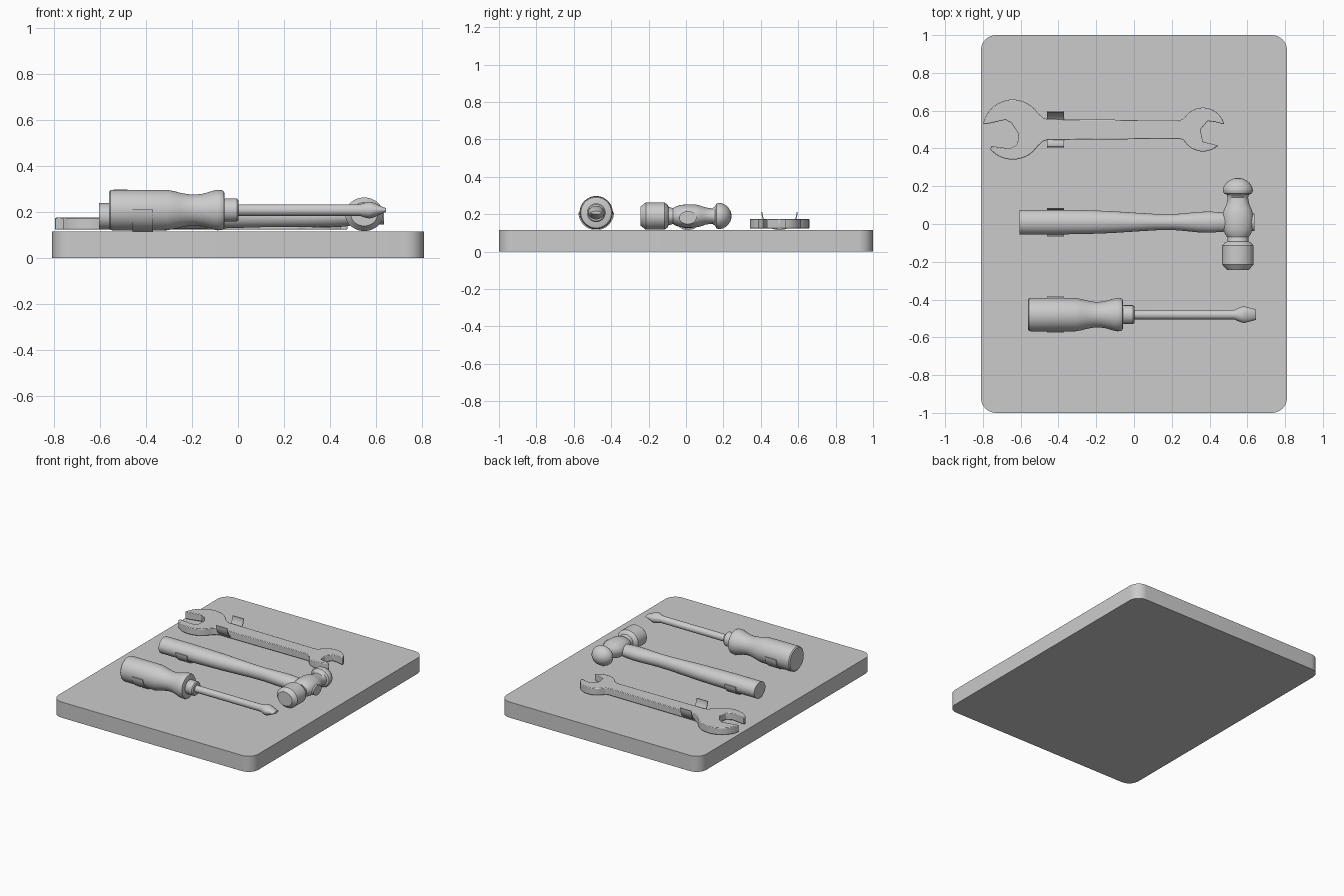
import bpy, bmesh
from math import sin, cos, pi, radians

if "Cube" in bpy.data.objects:
    bpy.data.objects.remove(bpy.data.objects["Cube"])


def finish(bm, name, angle=35):
    bmesh.ops.recalc_face_normals(bm, faces=bm.faces)
    me = bpy.data.meshes.new(name)
    bm.to_mesh(me)
    bm.free()
    ob = bpy.data.objects.new(name, me)
    bpy.context.collection.objects.link(ob)
    bpy.ops.object.select_all(action='DESELECT')
    ob.select_set(True)
    bpy.context.view_layer.objects.active = ob
    bpy.ops.object.shade_smooth_by_angle(angle=radians(angle))
    return ob


def loft(name, rings, centre, along='x', n=40):
    """Closed elliptical loft; rings are (position, half width, half height)."""
    bm = bmesh.new()
    cx, cy, cz = centre
    loops = []
    for t, w, h in rings:
        loop = []
        for i in range(n):
            a = 2 * pi * i / n
            u, v = w * cos(a), h * sin(a)
            co = (cx + t, cy + u, cz + v) if along == 'x' else (cx + u, cy + t, cz + v)
            loop.append(bm.verts.new(co))
        loops.append(loop)
    for a, b in zip(loops, loops[1:]):
        for i in range(n):
            j = (i + 1) % n
            bm.faces.new((a[i], a[j], b[j], b[i]))
    bm.faces.new(loops[0])
    bm.faces.new(loops[-1])
    return finish(bm, name)


def plate(name, outline, z0, z1, bevel=0.0):
    bm = bmesh.new()
    face = bm.faces.new([bm.verts.new((x, y, z0)) for x, y in outline])
    ext = bmesh.ops.extrude_face_region(bm, geom=[face])
    for v in ext['geom']:
        if isinstance(v, bmesh.types.BMVert):
            v.co.z = z1
    ob = finish(bm, name)
    if bevel:
        m = ob.modifiers.new('edge', 'BEVEL')
        m.width, m.segments, m.limit_method, m.angle_limit = bevel, 2, 'ANGLE', radians(50)
    return ob


def arc(cx, cy, r, a0, a1, n=24):
    return [(cx + r * cos(radians(a0 + (a1 - a0) * i / n)),
             cy + r * sin(radians(a0 + (a1 - a0) * i / n))) for i in range(n + 1)]


def clip(name, y, r):
    """Half-round spring clip open at the top, resting on the board."""
    bm = bmesh.new()
    n, thick, cz = 24, 0.006, 0.115 + r
    rows = []
    for i in range(n + 1):
        a = pi + pi * i / n
        rows.append([bm.verts.new((x, y + q * cos(a), cz + q * sin(a)))
                     for x, q in ((-0.46, r), (-0.37, r), (-0.37, r - thick), (-0.46, r - thick))])
    for a, b in zip(rows, rows[1:]):
        for k in range(4):
            bm.faces.new((a[k], a[(k + 1) % 4], b[(k + 1) % 4], b[k]))
    bm.faces.new(rows[0])
    bm.faces.new(rows[-1])
    return finish(bm, name)


# board with rounded corners
corners = []
for sx, sy, a in ((1, 1, 0), (-1, 1, 90), (-1, -1, 180), (1, -1, 270)):
    corners += arc(sx * 0.73, sy * 0.92, 0.08, a, a + 90, 10)
plate('board', corners, 0, 0.115)

# screwdriver
S = (0, -0.48, 0.208)
grip = [(-0.562, .080), (-0.555, .087), (-0.54, .089), (-0.31, .088), (-0.28, .083), (-0.25, .075),
        (-0.21, .068), (-0.18, .068), (-0.15, .072), (-0.11, .084), (-0.09, .088),
        (-0.07, .087), (-0.062, .082), (-0.058, .07)]
loft('screwdriver_handle', [(x, r, r) for x, r in grip], S)
loft('screwdriver_collar', [(x, r, r) for x, r in
     ((-0.07, .045), (-0.055, .05), (-0.005, .05), (0.002, .044))], S)
loft('screwdriver_blade', [(-0.03, .025, .025), (0.53, .025, .025), (0.545, .032, .030),
                           (0.57, .042, .036), (0.585, .044, .035), (0.645, .028, .008)], S)

# hammer
loft('hammer_handle', [(-0.605, .065, .058), (-0.40, .065, .058), (-0.25, .063, .056), (-0.12, .058, .054),
                       (0.02, .049, .050), (0.12, .043, .047), (0.21, .042, .046), (0.28, .048, .047),
                       (0.34, .054, .048), (0.40, .056, .048), (0.46, .052, .045), (0.52, .048, .036),
                       (0.637, .046, .035)], (0, 0.01, 0.181))
head = [(-0.243, .058), (-0.215, .083), (-0.115, .083), (-0.097, .068), (-0.093, .056), (-0.07, .056),
        (-0.055, .067), (-0.03, .078), (0.0, .081), (0.05, .081), (0.08, .072), (0.105, .060),
        (0.14, .054), (0.155, .058), (0.162, .074), (0.172, .079), (0.185, .079), (0.20, .074),
        (0.217, .062), (0.23, .046), (0.24, .026), (0.243, .008)]
loft('hammer_head', [(y, r, r * (0.76 if -0.09 < y < 0.15 else 0.88)) for y, r in head],
     (0.55, 0, 0.19), 'y')

# open-ended spanner: one outline from two jaws and the shank
outline = ([(-0.46, 0.555), (-0.48, 0.562)] + arc(-0.642, 0.5, 0.159, 34, 170)
           + [(-0.77, 0.531), (-0.68, 0.552), (-0.65, 0.535), (-0.612, 0.48), (-0.617, 0.42),
              (-0.655, 0.40), (-0.70, 0.405), (-0.757, 0.413)]
           + arc(-0.642, 0.5, 0.159, 222, 326) + [(-0.48, 0.438), (-0.46, 0.445), (0.24, 0.451), (0.26, 0.445)]
           + arc(0.365, 0.5, 0.116, 215, 308)
           + [(0.45, 0.413), (0.41, 0.425), (0.365, 0.435), (0.352, 0.50), (0.39, 0.545), (0.43, 0.54), (0.478, 0.527)]
           + arc(0.365, 0.5, 0.116, 20, 145) + [(0.26, 0.555), (0.24, 0.549)])
plate('spanner', outline, 0.123, 0.175, 0.006)

# spring clips
for name, y, r in (('screwdriver_clip', -0.48, .095), ('hammer_clip', 0.01, .075), ('spanner_clip', 0.50, .097)):
    clip(name, y, r)
